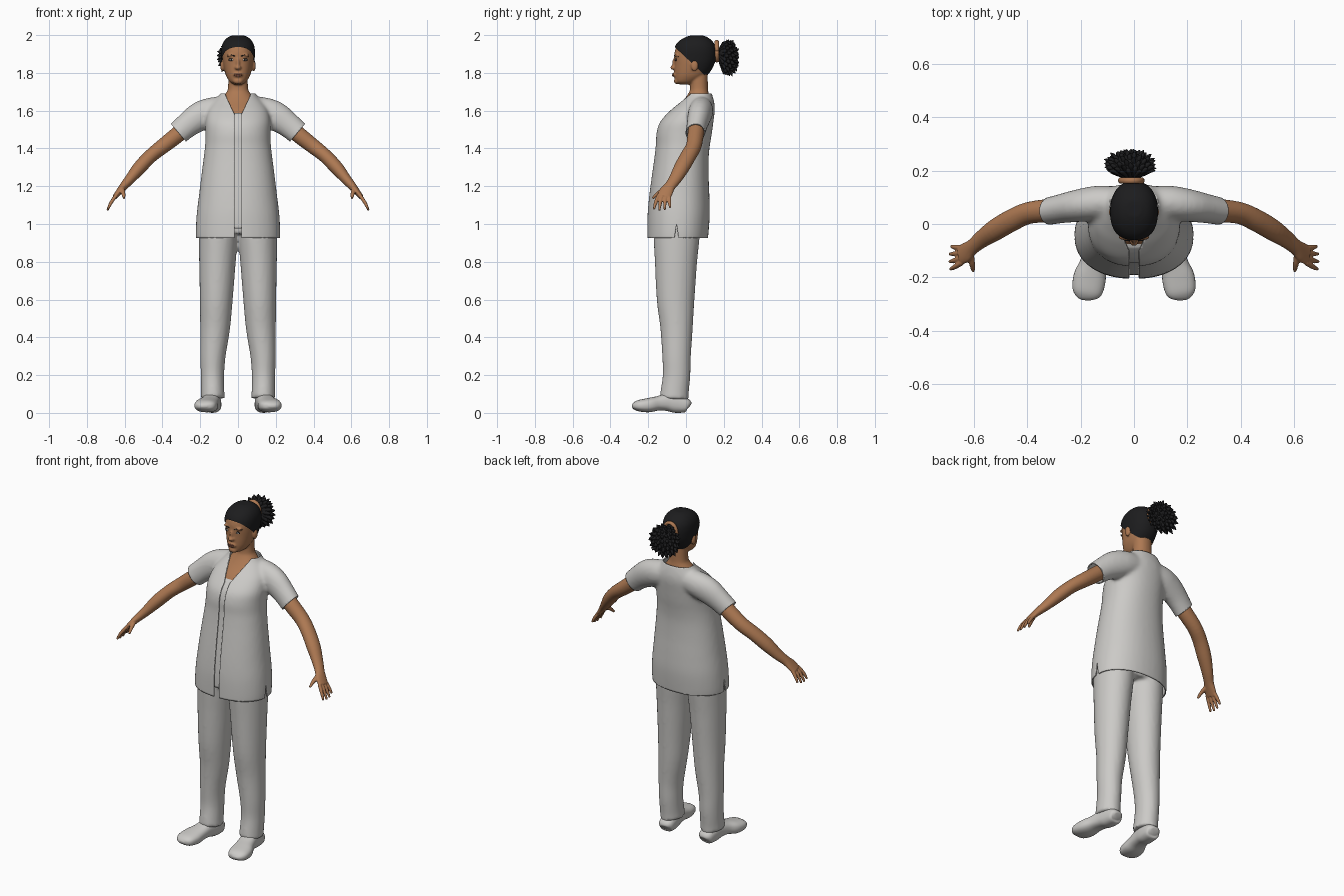
import bpy, bmesh, math, random
from mathutils import Vector, Matrix
from mathutils.bvhtree import BVHTree

if "Cube" in bpy.data.objects:
    bpy.data.objects.remove(bpy.data.objects["Cube"])
random.seed(4)


def material(name, rgb):
    m = bpy.data.materials.new(name)
    m.use_nodes = True
    m.diffuse_color = (*rgb, 1)
    m.node_tree.nodes["Principled BSDF"].inputs["Base Color"].default_value = (*rgb, 1)
    return m


CLOTH = material("pale grey cloth", (0.60, 0.59, 0.57))
SKIN = material("brown skin", (0.42, 0.19, 0.085))
LIP = material("dark lips", (0.27, 0.10, 0.06))
HAIR = material("black hair", (0.012, 0.012, 0.013))
WHITE = material("eye white", (0.62, 0.58, 0.52))


def refine(rows, k=4):
    """Catmull-Rom interpolation of equal-length tuples."""
    out, n = [], len(rows)
    for i in range(n - 1):
        a, b, c, d = (rows[min(max(i + j, 0), n - 1)] for j in (-1, 0, 1, 2))
        for s in range(k):
            t = s / k
            out.append([q + 0.5 * t * (r - p + t * (2 * p - 5 * q + 4 * r - w
                        + t * (3 * (q - r) + w - p))) for p, q, r, w in zip(a, b, c, d)])
    return out + [list(rows[-1])]


def skin_rings(bm, rings):
    vs = [[bm.verts.new(p) for p in r] for r in rings]
    n = len(vs[0])
    for a, b in zip(vs, vs[1:]):
        for i in range(n):
            bm.faces.new((a[i], a[(i + 1) % n], b[(i + 1) % n], b[i]))
    bm.faces.new(vs[0][::-1])
    bm.faces.new(vs[-1])


def oval(c, u, v, ru, rv, n, e=2.0):
    ring = []
    for i in range(n):
        a = 2 * math.pi * i / n
        x, y = (math.copysign(abs(f) ** (2 / e), f) for f in (math.cos(a), math.sin(a)))
        ring.append(Vector(c) + u * ru * x + v * rv * y)
    return ring


def column(bm, rows, grow=0, n=40, e=2.2):
    """Upright loft; rows are (z, front y, back y, half width)."""
    X, Y = Vector((1, 0, 0)), Vector((0, 1, 0))
    skin_rings(bm, [oval((0, (f + b) / 2, z), X, Y, w + grow, (b - f) / 2 + grow, n, e)
                    for z, f, b, w in refine(rows)])


def tube(bm, rows, n=20, k=4, side=(0, 1, 0), e=2.0):
    """Loft along a path; rows are (x, y, z, radius along side, other radius)."""
    pts = refine(rows, k)
    rings = []
    for i, p in enumerate(pts):
        t = Vector(pts[min(i + 1, len(pts) - 1)][:3]) - Vector(pts[max(i - 1, 0)][:3])
        t.normalize()
        u = Vector(side)
        u = (u - t * u.dot(t)).normalized()
        rings.append(oval(p[:3], u, t.cross(u), p[3], p[4], n, e))
    skin_rings(bm, rings)


def blob(bm, c, r):
    bmesh.ops.create_uvsphere(bm, u_segments=20, v_segments=12, radius=1,
                              matrix=Matrix.Translation(c) @ Matrix.Diagonal((*r, 1)))


def finish(name, bm, mat, voxel=0, smooth=6):
    """Makes the object; with a voxel size the pieces are fused into one skin."""
    bmesh.ops.recalc_face_normals(bm, faces=bm.faces)
    me = bpy.data.meshes.new(name)
    bm.to_mesh(me)
    bm.free()
    ob = bpy.data.objects.new(name, me)
    bpy.context.collection.objects.link(ob)
    if voxel:
        r = ob.modifiers.new("fuse", "REMESH")
        r.mode, r.voxel_size = "VOXEL", voxel
        s = ob.modifiers.new("soften", "SMOOTH")
        s.iterations = smooth
        dg = bpy.context.evaluated_depsgraph_get()
        ob.data = bpy.data.meshes.new_from_object(ob.evaluated_get(dg))
        ob.modifiers.clear()
        ob.data.name = name
    ob.data.materials.clear()
    ob.data.materials.append(mat)
    for p in ob.data.polygons:
        p.use_smooth = True
    return ob


def trim(ob, planes, gone):
    """Slices along planes, then removes the faces whose centre passes the test."""
    bm = bmesh.new()
    bm.from_mesh(ob.data)
    for co, no in planes:
        bmesh.ops.bisect_plane(bm, geom=bm.verts[:] + bm.edges[:] + bm.faces[:],
                               plane_co=co, plane_no=no, dist=1e-5)
    bad = [f for f in bm.faces if gone(f.calc_center_median())]
    bmesh.ops.delete(bm, geom=bad, context="FACES")
    bm.to_mesh(ob.data)
    bm.free()


# Tunic: torso and sleeves fused, then opened at neck, front, cuffs, hem and side slits
TORSO = [(.89, -.205, .112, .220), (.95, -.206, .119, .224), (1.05, -.204, .126, .219),
         (1.15, -.195, .124, .207), (1.25, -.182, .12, .195), (1.35, -.168, .12, .182),
         (1.42, -.16, .127, .174), (1.48, -.157, .137, .172), (1.54, -.138, .145, .172),
         (1.6, -.085, .152, .16), (1.64, -.04, .15, .135), (1.68, 0, .14, .1), (1.72, .02, .125, .08)]
bm = bmesh.new()
column(bm, TORSO)
for s in (1, -1):
    tube(bm, [(s * .05, .085, 1.61, .055, .065), (s * .13, .08, 1.597, .064, .075),
              (s * .2, .07, 1.57, .062, .078), (s * .27, .058, 1.522, .055, .067),
              (s * .35, .042, 1.452, .05, .06)], 28)
tunic = finish("tunic", bm, CLOTH, .01, 8)
GAP, VBASE, SLOPE = .018, 1.58, .47
planes = [((0, 0, .925), (0, 0, 1)), ((0, 0, 1.692), (0, 0, 1)), ((0, 0, VBASE), (0, 0, 1))]
for s in (1, -1):
    planes += [((s * GAP, 0, VBASE), (1, 0, 0)), ((s * GAP, 0, VBASE), (1, 0, -s * SLOPE)),
               ((s * .315, 0, 1.483), (s, 0, -.85)), ((0, -.05, 1), (0, 1, s * .15))]


def opened(c):
    x, y, z = abs(c.x), c.y, c.z
    return (z < .925 or z > 1.692
            or (y < .04 and x < GAP + max(0, z - VBASE) * SLOPE)
            or (x > .24 and x - .315 - .85 * (z - 1.483) > 0)
            or (x > .15 and z < 1 and abs(y + .05) < (1 - z) * .15))


trim(tunic, planes, opened)
hem = tunic.modifiers.new("cloth thickness", "SOLIDIFY")
hem.thickness, hem.offset = .006, -1

# Undershirt seen through the front opening
bm = bmesh.new()
column(bm, [(.975, -.205, .12, .22)] + TORSO[2:9] + [(1.587, -.1, .148, .15)], -.014)
finish("undershirt", bm, CLOTH)

# Trousers: two legs and a hidden seat
bm = bmesh.new()
column(bm, [(.95, -.15, .06, .16), (1.03, -.15, .08, .17), (1.1, -.14, .08, .16)])
for s in (1, -1):
    legs = [(.104, -.048, 1.02, .102, .122), (.104, -.05, .93, .103, .122), (.109, -.053, .8, .097, .112),
            (.115, -.055, .6, .087, .1), (.121, -.05, .45, .079, .086), (.133, -.05, .3, .067, .076),
            (.135, -.05, .2, .062, .073), (.134, -.06, .11, .062, .075), (.133, -.063, .075, .064, .078)]
    tube(bm, [(s * x, y, z, rx, ry) for x, y, z, rx, ry in legs], 28, side=(1, 0, 0))
finish("trousers", bm, CLOTH, .01, 5)

# Shoes: lofted from heel to toe, turned slightly outward
SHOE = [(.131, .016, .015, .05, .022), (.132, .004, .002, .075, .042), (.136, -.05, 0, .1, .047),
        (.143, -.1, .01, .102, .047), (.153, -.15, .012, .088, .051), (.166, -.2, .003, .078, .061),
        (.174, -.25, .008, .068, .057), (.178, -.275, .018, .055, .04), (.179, -.286, .03, .042, .015)]
for s, label in ((1, "left"), (-1, "right")):
    bm = bmesh.new()
    tube(bm, [(s * x, y, (lo + hi) / 2, w, (hi - lo) / 2) for x, y, lo, hi, w in SHOE],
         28, side=(1, 0, 0), e=2.5)
    finish(label + "_shoe", bm, CLOTH)

# Arms with palm, fingers and thumb
ARM = [(.24, .06, 1.54, .043, .043), (.33, .05, 1.465, .043, .043), (.4, .04, 1.41, .041, .04),
       (.46, .013, 1.362, .042, .037), (.52, -.022, 1.3, .041, .036), (.57, -.056, 1.24, .034, .028),
       (.605, -.085, 1.2, .03, .022), (.63, -.106, 1.17, .038, .017), (.652, -.118, 1.143, .036, .013)]
for s, label in ((1, "left"), (-1, "right")):
    bm = bmesh.new()
    tube(bm, [(s * r[0], *r[1:]) for r in ARM], 24)
    for i in range(4):
        d = (i - 1.5) * .019
        drop = (.006, 0, .002, .014)[i]
        tube(bm, [(s * .645, -.117 + d, 1.152, .01, .01), (s * .672, -.124 + d * 1.3, 1.113, .0095, .0095),
                  (s * (.692 - drop / 2), -.127 + d * 1.5, 1.072 + drop, .006, .006)], 10)
    tube(bm, [(s * .617, -.105, 1.188, .016, .014), (s * .608, -.145, 1.165, .012, .011),
              (s * .603, -.177, 1.136, .007, .007)], 10, side=(1, 0, 0))
    finish(label + "_arm", bm, SKIN, .004, 3)

# Head, neck and upper chest
HEAD = [(1.738, -.03, .03, .022), (1.752, -.054, .055, .043), (1.78, -.06, .1, .061),
        (1.81, -.061, .127, .071), (1.85, -.061, .146, .079), (1.88, -.062, .153, .082),
        (1.91, -.06, .154, .083), (1.94, -.05, .148, .079), (1.965, -.03, .132, .067),
        (1.985, .004, .106, .046), (1.995, .035, .08, .02)]
bm = bmesh.new()
column(bm, HEAD)
column(bm, [(1.55, -.1, .12, .14), (1.6, -.066, .132, .13), (1.65, -.018, .128, .1),
            (1.69, .012, .12, .066), (1.72, .022, .116, .053), (1.8, .022, .115, .052)])
blob(bm, (0, -.063, 1.828), (.017, .02, .013))
blob(bm, (0, -.06, 1.85), (.01, .013, .032))
blob(bm, (0, -.058, 1.79), (.026, .013, .014))
blob(bm, (0, -.048, 1.757), (.027, .016, .017))
for s in (1, -1):
    blob(bm, (s * .083, .045, 1.838), (.011, .019, .03))
    blob(bm, (s * .035, -.05, 1.893), (.024, .011, .008))
head = finish("head_and_neck", bm, SKIN, .005, 4)

# Face details, set on the surface of the head
probe = bmesh.new()
probe.from_mesh(head.data)
tree = BVHTree.FromBMesh(probe)


def on_face(x, z):
    return Vector((x, tree.ray_cast(Vector((x, -1, z)), Vector((0, 1, 0)))[0].y, z))


for s, label in ((1, "left"), (-1, "right")):
    for part, mat, z, size, out in (("eyelid", HAIR, 1.87, (.0155, .004, .0075), 0),
                                    ("eye", WHITE, 1.869, (.0125, .004, .005), -.0015),
                                    ("iris", HAIR, 1.869, (.005, .003, .005), -.0035)):
        bm = bmesh.new()
        blob(bm, on_face(s * .035, z) + Vector((0, out, 0)), size)
        finish(label + "_" + part, bm, mat)
    bm = bmesh.new()
    brow = [on_face(s * x, z) for x, z in ((.016, 1.888), (.035, 1.894), (.055, 1.887))]
    tube(bm, [(*p, .0025, .0025) for p in brow], 8, side=(0, 0, 1))
    finish(label + "_eyebrow", bm, HAIR)
bm = bmesh.new()
for z, h in ((1.794, .004), (1.786, .005)):
    blob(bm, on_face(0, z), (.021, .004, h))
finish("lips", bm, LIP)
probe.free()

# Hair cap, cut along the sloping hairline
bm = bmesh.new()
column(bm, HEAD, .007)
bmesh.ops.translate(bm, vec=(0, 0, .004), verts=bm.verts)
cap = finish("hair_cap", bm, HAIR, .006, 4)
trim(cap, [((0, -.065, 1.942), (0, .94, 1))],
     lambda c: c.z - 1.942 + .94 * (c.y + .065) < 0)

# Hair band and tied puff of pointed locks
root = Vector((-.01, .155, 1.915))
bm = bmesh.new()
band = [oval(root + Vector((math.cos(a) * .04, .008, math.sin(a) * .05)),
             Vector((math.cos(a), 0, math.sin(a))), Vector((0, 1, 0)), .01, .012, 10)
        for a in (2 * math.pi * i / 32 for i in range(33))]
skin_rings(bm, band)
finish("hair_band", bm, SKIN)
bm = bmesh.new()
mid, size = Vector((-.014, .218, 1.884)), Vector((.085, .052, .085))
blob(bm, mid, size * .92)
for i in range(110):
    h = 1 - 2 * (i + .5) / 110
    a = i * 2.39996
    d = Vector((math.cos(a) * math.sqrt(1 - h * h), h, math.sin(a) * math.sqrt(1 - h * h)))
    if d.y < -.5:
        continue
    belly = mid + d * size * .93
    tip = mid + d * size * random.uniform(1.08, 1.24) + Vector((0, .006, -.004))
    start = root.lerp(mid + d * size * .6, .45)
    tube(bm, [(*start, .008, .008), (*belly, .011, .009), (*tip, .001, .001)], 7, 3,
         side=(.31, .2, .93))
finish("hair_puff", bm, HAIR)
